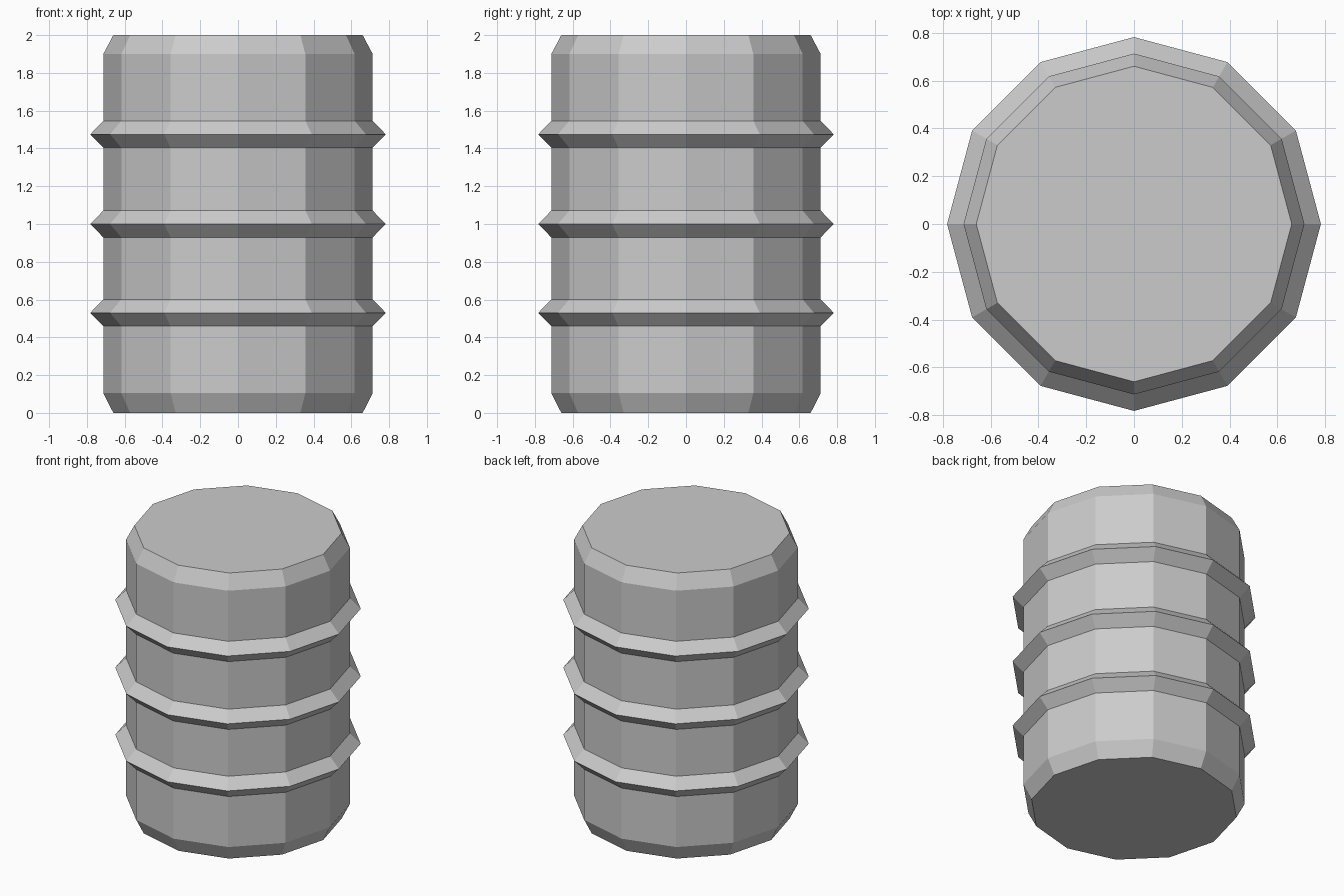
import bpy, bmesh, math

if "Cube" in bpy.data.objects:
    bpy.data.objects.remove(bpy.data.objects["Cube"])

SIDES = 12
BODY_R, RIM_R, HOOP_R = 0.713, 0.66, 0.782
HOOP_HALF = 0.071


def revolve(name, profile):
    """Turn an (r, z) profile around z into a closed, flat-shaded, capped solid."""
    bm = bmesh.new()
    rings = []
    for r, z in profile:
        rings.append([bm.verts.new((r * math.cos(2 * math.pi * i / SIDES),
                                    r * math.sin(2 * math.pi * i / SIDES), z))
                      for i in range(SIDES)])
    for low, high in zip(rings, rings[1:]):
        for i in range(SIDES):
            j = (i + 1) % SIDES
            bm.faces.new((low[i], low[j], high[j], high[i]))
    bm.faces.new(rings[0][::-1])
    bm.faces.new(rings[-1])
    mesh = bpy.data.meshes.new(name)
    bm.to_mesh(mesh)
    bm.free()
    obj = bpy.data.objects.new(name, mesh)
    bpy.context.collection.objects.link(obj)
    return obj


# Barrel wall with chamfered rims and three pointed hoops
profile = [(RIM_R, 0), (BODY_R, 0.105)]
for z in (0.53, 1.0, 1.475):
    profile += [(BODY_R, z - HOOP_HALF), (HOOP_R, z), (BODY_R, z + HOOP_HALF)]
profile += [(BODY_R, 1.9), (RIM_R, 2.0)]
revolve("barrel", profile)
